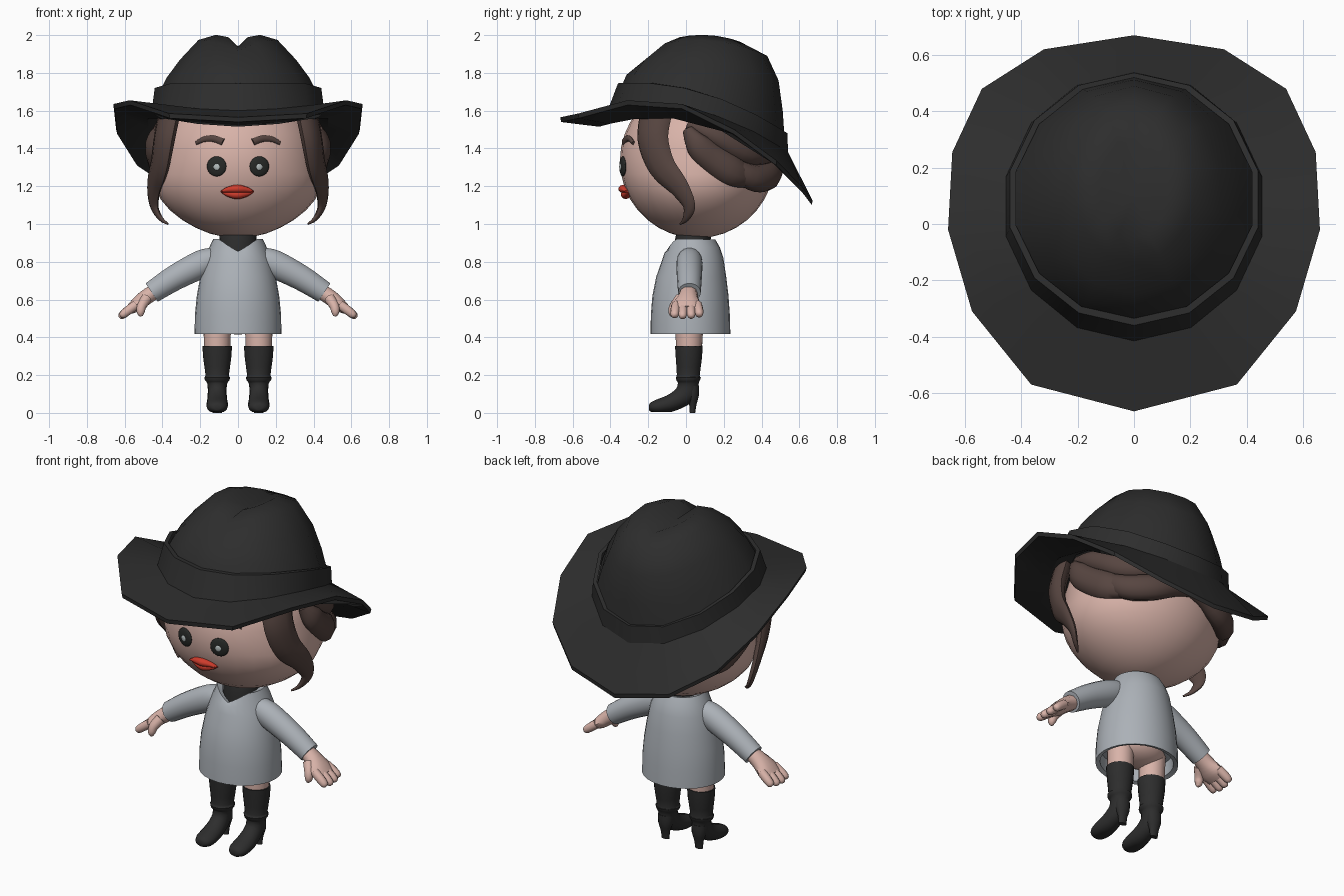
import bpy, bmesh, math
from mathutils import Vector, Matrix, Euler

if "Cube" in bpy.data.objects:
    bpy.data.objects.remove(bpy.data.objects["Cube"])


def material(name, rgb):
    m = bpy.data.materials.new(name)
    m.diffuse_color = (*rgb, 1)
    m.use_nodes = True
    m.node_tree.nodes["Principled BSDF"].inputs["Base Color"].default_value = m.diffuse_color
    return m


BLACK = material("black felt and leather", (0.026, 0.026, 0.026))
SKIN = material("skin", (0.69, 0.45, 0.395))
HAIR = material("brown hair", (0.095, 0.06, 0.052))
GREY = material("grey knit", (0.41, 0.44, 0.475))
RED = material("red lips", (0.62, 0.045, 0.025))
DARK = material("dark eye", (0.02, 0.022, 0.02))
GLINT = material("eye glint", (0.45, 0.5, 0.5))


def finish(bm, name, mat, mirror=False, angle=40):
    bmesh.ops.recalc_face_normals(bm, faces=bm.faces)
    me = bpy.data.meshes.new(name)
    bm.to_mesh(me)
    bm.free()
    me.materials.append(mat)
    me.shade_smooth()
    me.set_sharp_from_angle(angle=math.radians(angle))
    ob = bpy.data.objects.new(name, me)
    bpy.context.collection.objects.link(ob)
    if mirror:
        mod = ob.modifiers.new("mirror", 'MIRROR')
        mod.use_mirror_merge = False
    return ob


def add_loft(bm, rings, caps=(True, True)):
    """Bridge rings of equal length, optionally closing both ends."""
    vs = [[bm.verts.new(p) for p in r] for r in rings]
    n = len(vs[0])
    for a, b in zip(vs, vs[1:]):
        for i in range(n):
            j = (i + 1) % n
            bm.faces.new((a[i], a[j], b[j], b[i]))
    if caps[0]:
        bm.faces.new(vs[0])
    if caps[1]:
        bm.faces.new(vs[-1])
    return vs


def ring(rx, yf, yb, zf, zs, zb, n=14):
    """Oval ring whose height differs at front, sides and back."""
    out = []
    for i in range(n):
        t = math.pi / 2 - i * 2 * math.pi / n
        s = math.sin(t)
        z = zs + (zb - zf) / 2 * s + ((zb + zf) / 2 - zs) * s * s
        out.append(Vector((rx * math.cos(t), (yf + yb) / 2 + (yb - yf) / 2 * s, z)))
    return out


def add_tube(bm, pts, ref=(0, 1, 0), seg=12, sub=4):
    """Tube through (x, y, z, width, depth) points; width lies along ref."""
    P = [Vector(p) for p in pts]
    path = []
    for i in range(len(P) - 1):
        p0, p1, p2, p3 = P[max(i - 1, 0)], P[i], P[i + 1], P[min(i + 2, len(P) - 1)]
        for k in range(sub):
            t = k / sub
            path.append(0.5 * (2 * p1 + (p2 - p0) * t + (2 * p0 - 5 * p1 + 4 * p2 - p3) * t * t
                               + (3 * p1 - p0 - 3 * p2 + p3) * t ** 3))
    path.append(P[-1])
    rings = []
    for i, p in enumerate(path):
        d = Vector(path[min(i + 1, len(path) - 1)][:3]) - Vector(path[max(i - 1, 0)][:3])
        d.normalize()
        a = Vector(ref) - d * d.dot(Vector(ref))
        a.normalize()
        b = d.cross(a)
        rings.append([Vector(p[:3]) + a * p[3] * math.cos(2 * math.pi * k / seg)
                      + b * p[4] * math.sin(2 * math.pi * k / seg) for k in range(seg)])
    add_loft(bm, rings)


def tubes(name, paths, mat, mirror=True, **kw):
    bm = bmesh.new()
    for p in paths:
        add_tube(bm, p, **kw)
    return finish(bm, name, mat, mirror, 50)


def ball(name, loc, rad, mat, mirror=False, rot=(0, 0, 0), u=20, v=12):
    bm = bmesh.new()
    bmesh.ops.create_uvsphere(bm, u_segments=u, v_segments=v, radius=1)
    bm.transform(Matrix.LocRotScale(Vector(loc), Euler(rot), Vector(rad)))
    return finish(bm, name, mat, mirror, 60)


# ---- Hat crown with a pinched front
bm = bmesh.new()
rings = [ring(.43, -.345, .522, 1.72, 1.67, 1.45), ring(.385, -.315, .512, 1.79, 1.76, 1.60),
         ring(.315, -.25, .49, 1.87, 1.86, 1.76), ring(.215, -.14, .43, 1.95, 1.97, 1.89),
         ring(.12, -.05, .30, 1.985, 2.0, 1.96)]
for r, i, z in ((2, 7, 1.84), (3, 7, 1.915), (4, 7, 1.935), (4, 0, 1.94)):
    rings[r][i].z = z
vs = add_loft(bm, rings, (False, False))
tip = bm.verts.new((0, .1, 1.94))
for i in range(14):
    bm.faces.new((vs[-1][i], vs[-1][(i + 1) % 14], tip))
finish(bm, "hat_crown", BLACK, angle=80)

# ---- Hat band
bm = bmesh.new()
base = ring(.466, -.415, .54, 1.60, 1.60, 1.38)
add_loft(bm, [base, ring(.452, -.36, .537, 1.745, 1.695, 1.48),
              ring(.43, -.335, .515, 1.745, 1.695, 1.48)], (False, False))
finish(bm, "hat_band", BLACK, angle=35)

# ---- Brim: raised at the sides, falling low at the back
half = [(0, .67, 1.125), (.32, .62, 1.19), (.54, .48, 1.335), (.645, .255, 1.50),
        (.66, -.02, 1.635), (.575, -.31, 1.655), (.365, -.57, 1.585), (0, -.665, 1.565)]
edge = half + [(-x, y, z) for x, y, z in half[6:0:-1]]
low = [(x * .99, y * .995, z - .025) for x, y, z in edge]
bm = bmesh.new()
add_loft(bm, [base, edge, low, ring(.49, -.46, .56, 1.515, 1.54, 1.29),
              ring(.40, -.33, .46, 1.55, 1.58, 1.42)], (False, False))
finish(bm, "hat_brim", BLACK, angle=35)

# ---- Head with full cheeks
HC, HR = Vector((0, .06, 1.335)), Vector((.43, .41, .41))
head = ball("head", HC, HR, SKIN, u=28, v=18)
for v in head.data.vertices:
    t = max(0, min(1, (HC.z - v.co.z) / HR.z))
    v.co.x *= 1 + .1 * math.sin(math.pi * t)


def face_y(x, z):
    return HC.y - HR.y * math.sqrt(1 - (x / HR.x) ** 2 - ((z - HC.z) / HR.z) ** 2)


# ---- Face
turn = (0, 0, .25)
ball("eyes", (.113, face_y(.113, 1.305), 1.305), (.053, .014, .053), DARK, True, turn)
ball("eye_glints", (.113, face_y(.113, 1.302) - .013, 1.302), (.018, .005, .018), GLINT, True, turn, 10, 6)
brow = [(x, face_y(x, z), z, w, .01) for x, z, w in
        ((.08, 1.433, .02), (.13, 1.452, .018), (.18, 1.448, .015), (.222, 1.428, .01))]
tubes("eyebrows", [brow], HAIR, ref=(0, 0, 1), seg=8)
for nm, mid, r in (("upper_lip", 1.186, .022), ("lower_lip", 1.156, .024)):
    lip = [(x - .004, face_y(x, mid) - .01 + abs(x) * .13, mid + (1.172 - mid) * (abs(x) / .085) ** 2,
            max(.005, r * (1 - (x / .09) ** 2)), .026 - abs(x) * .13)
           for x in (-.083, -.05, 0, .05, .083)]
    tubes(nm, [lip], RED, False, ref=(0, 0, 1), seg=10)

# ---- Hair: long side locks, back cap and rolled twists
tubes("side_locks", [[(.365, -.16, 1.58, .095, .045), (.39, -.175, 1.45, .09, .045),
                      (.415, -.13, 1.31, .08, .035), (.445, -.04, 1.2, .06, .024),
                      (.445, .015, 1.1, .038, .018), (.41, .0, 1.03, .018, .012),
                      (.37, -.03, 1.0, .005, .005)]], HAIR, ref=(.45, .9, 0), seg=10)
bm = bmesh.new()
bmesh.ops.create_uvsphere(bm, u_segments=28, v_segments=18, radius=1)
for v in bm.verts:
    v.co = Vector((v.co.x * .45, v.co.y * .43, v.co.z * .415)) + HC
gone = [v for v in bm.verts if v.co.y < .0 or v.co.z < 1.34 - max(0, v.co.y - .1) * .4]
bmesh.ops.delete(bm, geom=gone, context='VERTS')
finish(bm, "hair_cap", HAIR, angle=60)
tubes("hair_rolls", [
    [(.42, .01, 1.50, .03, .03), (.445, .06, 1.42, .065, .045), (.435, .14, 1.35, .075, .045),
     (.40, .25, 1.28, .08, .05), (.33, .33, 1.25, .06, .05)],
    [(.40, .22, 1.33, .04, .04), (.34, .34, 1.25, .07, .06), (.23, .43, 1.25, .075, .06),
     (.1, .465, 1.29, .06, .05), (0, .47, 1.31, .05, .045)],
    [(.40, .01, 1.53, .03, .03), (.41, .17, 1.46, .06, .05), (.34, .33, 1.38, .07, .05),
     (.18, .44, 1.38, .06, .05), (0, .47, 1.40, .05, .04)]], HAIR, ref=(0, 0, 1), seg=10)

# ---- Dress with open hem and notched neckline
rings = [ring(*a, n=28) for a in (
    (.20, -.16, .205, .50, .50, .50), (.205, -.165, .21, .425, .425, .425),
    (.23, -.188, .235, .417, .417, .417), (.228, -.186, .232, .52, .52, .52),
    (.218, -.178, .225, .62, .62, .62), (.20, -.158, .213, .72, .72, .72),
    (.178, -.13, .198, .80, .81, .82), (.155, -.115, .18, .845, .87, .875),
    (.132, -.095, .155, .92, .92, .918), (.10, -.07, .125, .91, .91, .91))]
for r in rings[-2:]:
    for p in r:
        p.z -= .065 * max(0, 1 - abs(p.x) / .095) ** .8 if p.y < .03 else 0
bm = bmesh.new()
add_loft(bm, rings, (True, False))
finish(bm, "dress", GREY)
tubes("neck_top", [[(0, .03, .78, .10, .098), (0, .035, .90, .10, .095), (0, .045, .955, .095, .09)]],
      BLACK, False, ref=(1, 0, 0), seg=20)

# ---- Sleeves and hands
tubes("sleeves", [[(.11, .02, .825, .06, .055), (.19, .018, .79, .069, .074), (.335, .018, .715, .066, .068),
                   (.457, .018, .637, .06, .059)]], GREY, seg=18)
hand = [[(.43, .015, .65, .045, .042), (.49, .01, .61, .055, .043), (.54, .005, .57, .08, .037),
         (.575, .005, .545, .07, .026)]]
for y, reach in ((-.055, .92), (-.016, 1.0), (.025, .97), (.064, .85)):
    hand.append([(.54, y * .95, .572, .025, .026), (.54 + .05 * reach, y * 1.05, .572 - .036 * reach, .025, .025),
                 (.54 + .079 * reach, y * 1.1, .572 - .06 * reach, .02, .02),
                 (.54 + .088 * reach, y * 1.1, .572 - .068 * reach, .008, .008)])
hand.append([(.485, -.03, .605, .03, .03), (.51, -.062, .565, .026, .026),
             (.515, -.073, .53, .021, .021), (.51, -.075, .512, .008, .008)])
tubes("hands", hand, SKIN, seg=10, sub=3)

# ---- Hips, legs and heeled boots
ball("hips", (0, .02, .50), (.17, .12, .085), SKIN)
tubes("legs", [[(.11, .015, .33, .069, .069), (.11, .02, .52, .075, .075)]], SKIN, seg=16)
X = .11
boots = tubes("boots", [
    [(X, .015, .355, .078, .075), (X, .015, .29, .074, .071), (X, .012, .2, .062, .062),
     (X, .012, .188, .068, .068), (X, .012, .17, .063, .062), (X, .012, .155, .052, .056),
     (X, .004, .11, .05, .06), (X, -.035, .075, .052, .052), (X, -.09, .048, .057, .046),
     (X, -.15, .034, .056, .038), (X, -.185, .03, .04, .026), (X, -.196, .03, .018, .014)],
    [(X, .03, .14, .045, .04), (X, .035, .09, .042, .034), (X, .036, .045, .028, .02),
     (X, .034, 0, .024, .015)]], BLACK, ref=(1, 0, 0), seg=14, sub=2)
for v in boots.data.vertices:
    v.co.z = max(v.co.z, .004 if v.co.y < 0 else 0)
